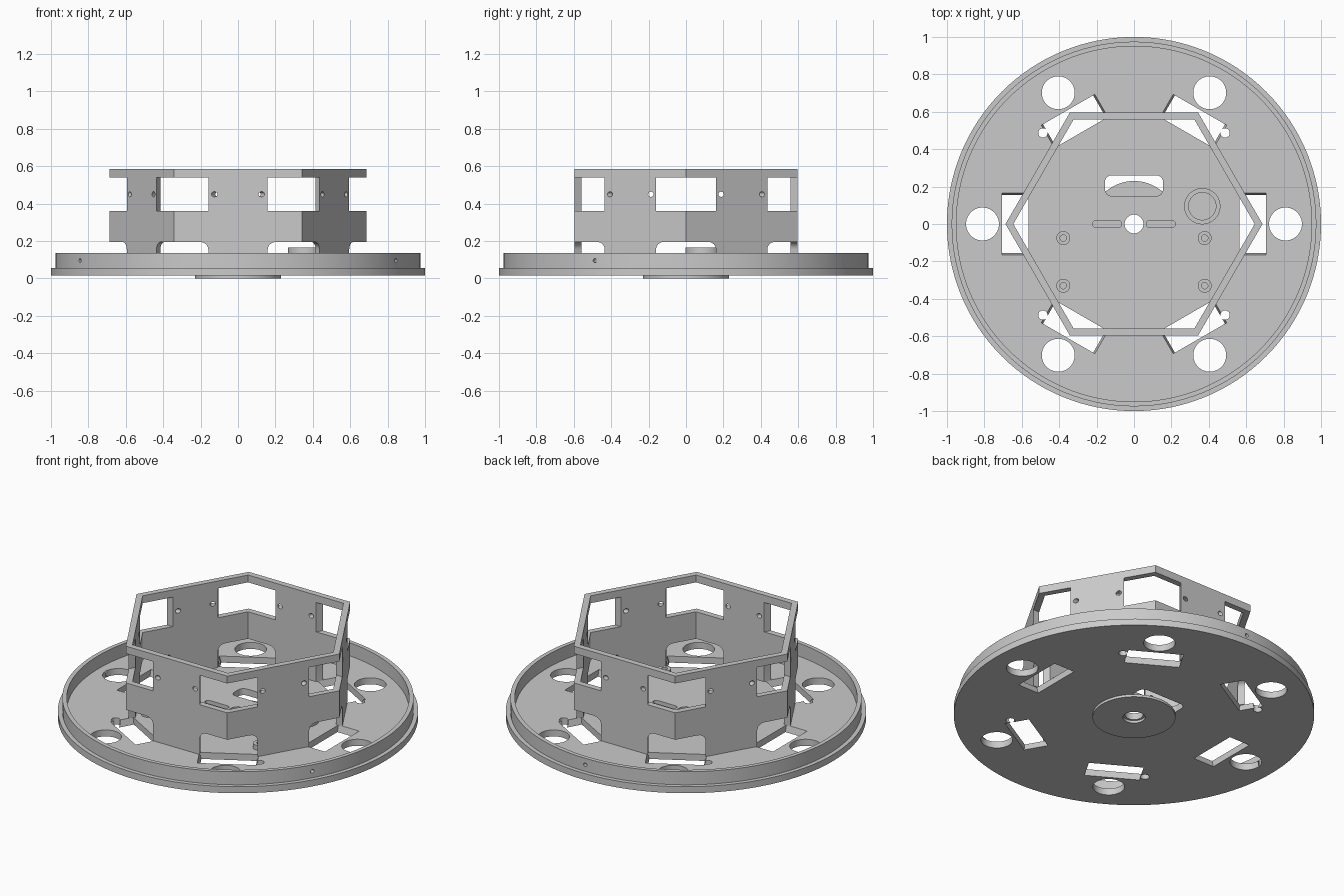
import bpy, bmesh
from math import pi, cos, sin, radians, sqrt
from mathutils import Matrix

if "Cube" in bpy.data.objects:
    bpy.data.objects.remove(bpy.data.objects["Cube"], do_unlink=True)

grey = bpy.data.materials.new("plain_grey")
grey.use_nodes = True
grey.diffuse_color = (0.59, 0.59, 0.59, 1)
grey.node_tree.nodes["Principled BSDF"].inputs["Base Color"].default_value = (0.59, 0.59, 0.59, 1)

UNDER, FLOOR, RIM_TOP, WALL_TOP = 0.015, 0.055, 0.135, 0.585
HEX_R, WALL_T, GAP = 0.687, 0.036, 0.16
SIXTHS = [i * pi / 3 for i in range(6)]


def make(name, bm):
    bmesh.ops.recalc_face_normals(bm, faces=bm.faces)
    mesh = bpy.data.meshes.new(name)
    bm.to_mesh(mesh)
    bm.free()
    mesh.materials.append(grey)
    ob = bpy.data.objects.new(name, mesh)
    bpy.context.collection.objects.link(ob)
    return ob


def activate(ob):
    bpy.ops.object.select_all(action='DESELECT')
    ob.select_set(True)
    bpy.context.view_layer.objects.active = ob


def finish(ob):
    activate(ob)
    bpy.ops.object.shade_smooth_by_angle(angle=radians(30))


def cut(ob, bm):
    cutter = make("cutter", bm)
    cutter.hide_render = True
    mod = ob.modifiers.new("cut", 'BOOLEAN')
    mod.operation, mod.solver, mod.object = 'DIFFERENCE', 'EXACT', cutter
    activate(ob)
    bpy.ops.object.modifier_apply(modifier=mod.name)
    bpy.data.objects.remove(cutter, do_unlink=True)


def lathe(name, profile, steps=128):
    """Revolve a closed loop of (radius, height) points around the z axis."""
    bm = bmesh.new()
    rings = [[bm.verts.new((r * cos(2 * pi * i / steps), r * sin(2 * pi * i / steps), z))
              for r, z in profile] for i in range(steps)]
    n = len(profile)
    for i in range(steps):
        a, b = rings[i], rings[(i + 1) % steps]
        for j in range(n):
            k = (j + 1) % n
            bm.faces.new((a[j], b[j], b[k], a[k]))
    return make(name, bm)


def tube(name, inner, outer, z0, z1, x=0, y=0, steps=48):
    ob = lathe(name, [(inner, z0), (outer, z0), (outer, z1), (inner, z1)], steps)
    ob.data.transform(Matrix.Translation((x, y, 0)))
    finish(ob)


def prism(bm, low, z0, z1, high=None):
    """Solid between a lower outline and an upper outline."""
    a = [bm.verts.new((p[0], p[1], z0)) for p in low]
    b = [bm.verts.new((p[0], p[1], z1)) for p in (high or low)]
    n = len(a)
    bm.faces.new(a[::-1])
    bm.faces.new(b)
    for i in range(n):
        bm.faces.new((a[i], a[(i + 1) % n], b[(i + 1) % n], b[i]))
    return b


def drill(bm, r, matrix, depth, steps=32):
    bmesh.ops.create_cone(bm, cap_ends=True, segments=steps, radius1=r, radius2=r,
                          depth=depth, matrix=matrix)


def side_drill(bm, r, angle, x, y, z, depth):
    """Hole along the direction given by angle."""
    drill(bm, r, Matrix.Rotation(angle, 4, 'Z') @ Matrix.Translation((x, y, z))
          @ Matrix.Rotation(pi / 2, 4, 'Y'), depth, 16)


def rounded(cx, cy, w, h, r):
    pts = []
    for k, (sx, sy) in enumerate([(1, 1), (-1, 1), (-1, -1), (1, -1)]):
        for j in range(7):
            t = (k + j / 6) * pi / 2
            pts.append((cx + sx * (w / 2 - r) + r * cos(t), cy + sy * (h / 2 - r) + r * sin(t)))
    return pts


def rect(x0, x1, w, a):
    """Rectangle reaching out from x0 to x1, half as wide as w, turned by a."""
    pts = [(x0, -w), (x1, -w), (x1, w), (x0, w)]
    return [(x * cos(a) - y * sin(a), x * sin(a) + y * cos(a)) for x, y in pts]


# Base dish with flange, raised rim and centre hole
base = lathe("base_dish", [(0.05, UNDER), (1, UNDER), (1, FLOOR), (0.975, FLOOR),
                           (0.975, RIM_TOP), (0.95, RIM_TOP), (0.95, FLOOR), (0.05, FLOOR)])
# tapered windows under the wall corners, with round holes outside them
bm = bmesh.new()
for a in SIXTHS:
    prism(bm, rect(0.565, 0.705, 0.152, a), 0.005, 0.065, rect(0.565, 0.705, 0.168, a))
    drill(bm, 0.088, Matrix.Translation((0.81 * cos(a), 0.81 * sin(a), FLOOR)), 0.2, 64)
cut(base, bm)
# slots, small round holes and screw holes through the rim
bm = bmesh.new()
for sx in (-1, 1):
    for sy in (-1, 1):
        drill(bm, 0.025, Matrix.Translation((sx * 0.487, sy * 0.487, FLOOR)), 0.2)
    prism(bm, rounded(sx * 0.143, 0, 0.155, 0.036, 0.0175), 0, 0.1)
prism(bm, rounded(0, 0.205, 0.31, 0.11, 0.035), 0, 0.1)
for deg in (90, 210, 330):
    side_drill(bm, 0.011, radians(deg), 0.96, 0, 0.095, 0.1)
cut(base, bm)
finish(base)

# Hub disc under the base
tube("hub_disc", 0.062, 0.23, 0, UNDER, steps=96)

# Sensor ring and screw bosses on the floor
tube("floor_ring", 0.073, 0.097, FLOOR, 0.165, 0.365, 0.095)
for sx, side in ((1, "left"), (-1, "right")):
    for y, end in ((-0.075, "rear"), (-0.33, "front")):
        tube(f"screw_boss_{end}_{side}", 0.017, 0.037, FLOOR, 0.085, sx * 0.378, y, 32)

# Hexagonal wall
bm = bmesh.new()
prism(bm, [(HEX_R * cos(a), HEX_R * sin(a)) for a in SIXTHS], FLOOR, WALL_TOP)
wall = make("hexagon_wall", bm)
bm = bmesh.new()
inner = HEX_R - WALL_T * 2 / sqrt(3)
prism(bm, [(inner * cos(a), inner * sin(a)) for a in SIXTHS], 0, 1)
cut(wall, bm)

# Upper window, lower round-topped arch and two screw holes at each corner
bm = bmesh.new()
for a in SIXTHS:
    outline = rect(0.48, 0.8, GAP, a)
    prism(bm, outline, 0.36, 0.54)
    top = prism(bm, outline, 0, 0.195)
    edges = [bm.edges.get((top[0], top[1])), bm.edges.get((top[2], top[3]))]
    bmesh.ops.bevel(bm, geom=edges, offset=0.04, segments=6, profile=0.5, affect='EDGES')
    for s in (-0.188, 0.188):
        side_drill(bm, 0.014, a, 0.57, s, 0.45, 0.2)
cut(wall, bm)
finish(wall)
